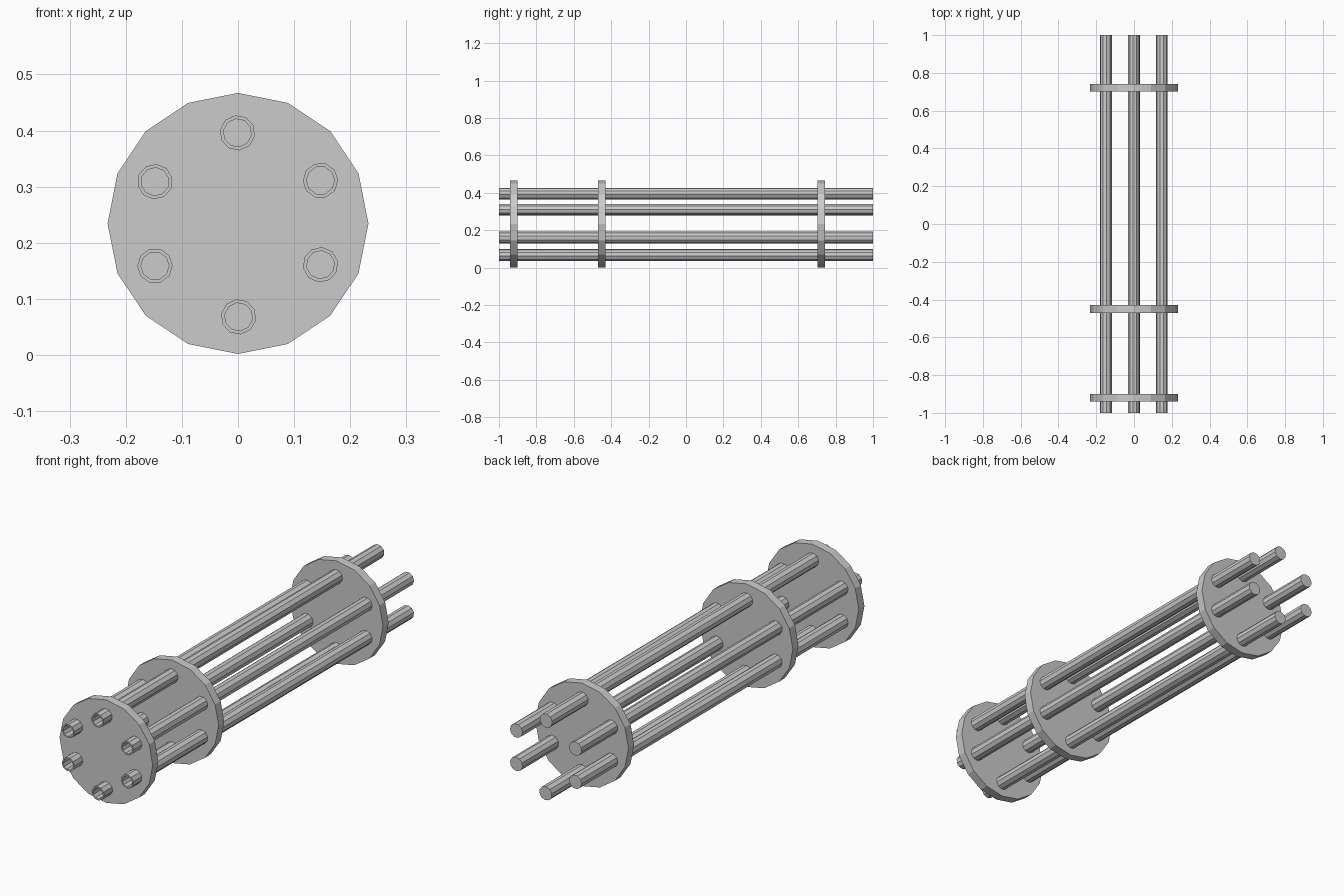
import bpy, bmesh, math

if "Cube" in bpy.data.objects:
    bpy.data.objects.remove(bpy.data.objects["Cube"])

CZ = 0.2345


def finish(bm, name):
    bmesh.ops.recalc_face_normals(bm, faces=bm.faces)
    mesh = bpy.data.meshes.new(name)
    bm.to_mesh(mesh)
    bm.free()
    obj = bpy.data.objects.new(name, mesh)
    bpy.context.collection.objects.link(obj)
    return obj


def lathe(name, x, z, sides, phase, sections):
    """Capped loft along y; sections are (y, radius) rings."""
    bm = bmesh.new()
    rings = []
    for y, r in sections:
        ring = []
        for i in range(sides):
            a = phase + math.tau * i / sides
            ring.append(bm.verts.new((x + r * math.cos(a), y, z + r * math.sin(a))))
        rings.append(ring)
    for a, b in zip(rings, rings[1:]):
        for i in range(sides):
            j = (i + 1) % sides
            bm.faces.new((a[i], a[j], b[j], b[i]))
    bm.faces.new(rings[0])
    bm.faces.new(rings[-1])
    return finish(bm, name)


# Three 16-sided clamp discs
for name, y in (("front_disc", -0.92), ("middle_disc", -0.45), ("rear_disc", 0.722)):
    lathe(name, 0, CZ, 16, 0, [(y - 0.02, 0.2325), (y + 0.02, 0.2325)])

# Six barrels with a blind bore at the front end
centres = [(-0.001, 0.396), (0.147, 0.311), (0.147, 0.161),
           (0.001, 0.068), (-0.148, 0.159), (-0.148, 0.309)]
for i, (x, z) in enumerate(centres):
    phase = math.radians(97 - 60 * i)
    lathe(f"barrel_{i + 1}", x, z, 10, phase,
          [(-0.90, 0.025), (-1.0, 0.025), (-1.0, 0.0315), (1.0, 0.0315)])
